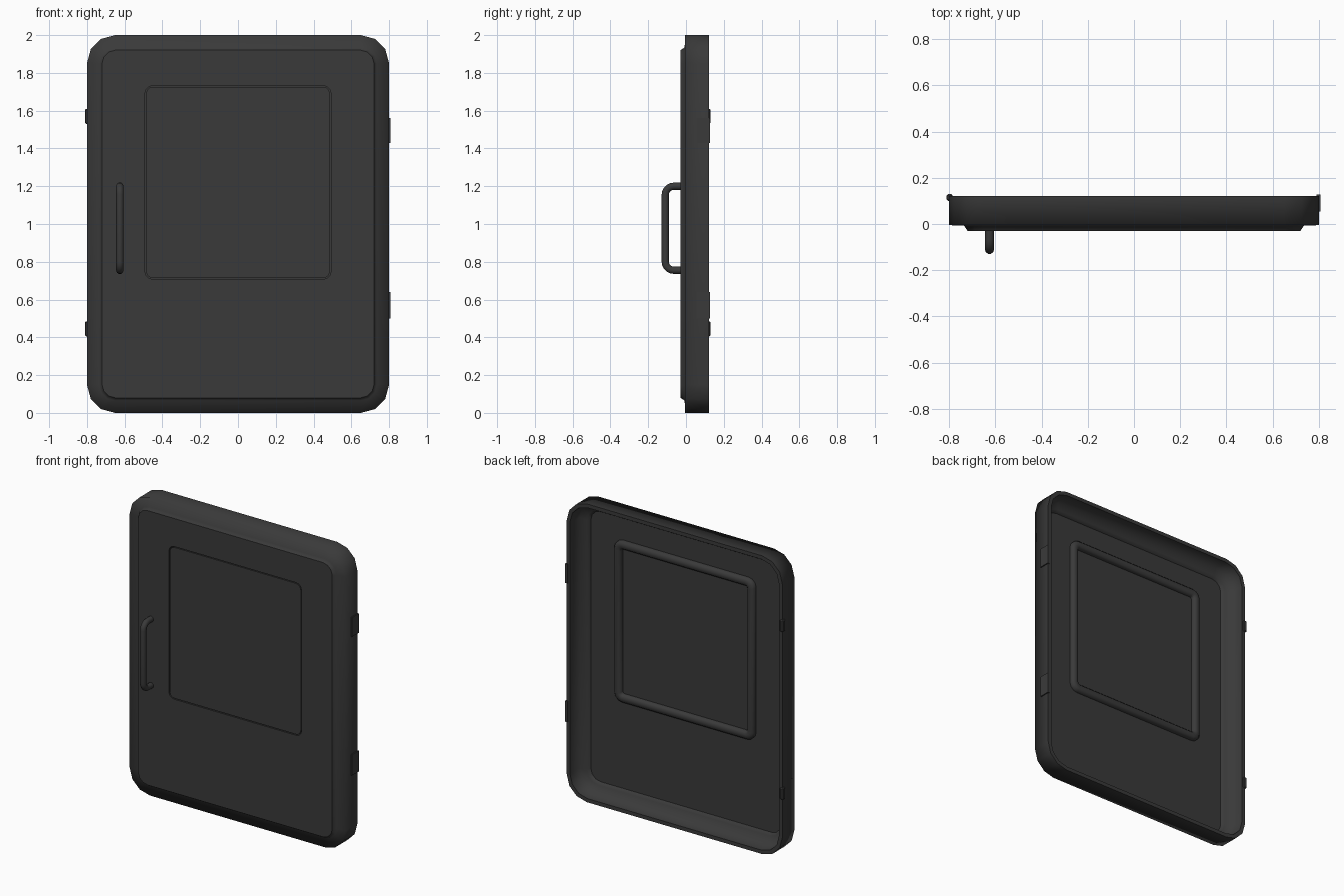
import bpy, bmesh, math

if "Cube" in bpy.data.objects:
    bpy.data.objects.remove(bpy.data.objects["Cube"])

mat = bpy.data.materials.new("dark_grey")
mat.diffuse_color = (0.042, 0.042, 0.042, 1)
mat.use_nodes = True
mat.node_tree.nodes["Principled BSDF"].inputs["Base Color"].default_value = mat.diffuse_color


def rounded_rect(cz, hw, hh, r, y, n=3):
    """Points of a rounded rectangle in the xz plane at depth y."""
    pts = []
    for k, (sx, sz) in enumerate([(1, 1), (-1, 1), (-1, -1), (1, -1)]):
        for i in range(n + 1):
            a = math.pi / 2 * (k + i / n)
            pts.append((sx * (hw - r) + r * math.cos(a), y,
                        cz + sz * (hh - r) + r * math.sin(a)))
    return pts


def loft(name, rings, cap=False, closed=False, sharp=None, angle=35):
    """Skin consecutive rings; sharp lists the ring indices kept crisp."""
    bm = bmesh.new()
    vs = [[bm.verts.new(p) for p in r] for r in rings]
    n = len(vs[0])
    pairs = list(zip(vs, vs[1:])) + ([(vs[-1], vs[0])] if closed else [])
    for a, b in pairs:
        for i in range(n):
            j = (i + 1) % n
            bm.faces.new((a[i], a[j], b[j], b[i]))
    if cap:
        bm.faces.new(vs[0])
        bm.faces.new(vs[-1])
    bmesh.ops.recalc_face_normals(bm, faces=bm.faces)
    for f in bm.faces:
        f.smooth = True
    for k in sharp or []:
        for i in range(n):
            bm.edges.get((vs[k][i], vs[k][(i + 1) % n])).smooth = False
    me = bpy.data.meshes.new(name)
    bm.to_mesh(me)
    bm.free()
    ob = bpy.data.objects.new(name, me)
    bpy.context.collection.objects.link(ob)
    me.materials.append(mat)
    if sharp is None:
        bpy.context.view_layer.objects.active = ob
        ob.select_set(True)
        bpy.ops.object.shade_smooth_by_angle(angle=math.radians(angle))
        ob.select_set(False)
    return ob


def box(name, x, y, z, bevel=0.0):
    bpy.ops.mesh.primitive_cube_add(size=1, location=[sum(p) / 2 for p in (x, y, z)])
    ob = bpy.context.object
    ob.name = name
    ob.scale = [p[1] - p[0] for p in (x, y, z)]
    bpy.ops.object.transform_apply(location=False, rotation=False, scale=True)
    if bevel:
        m = ob.modifiers.new("bevel", 'BEVEL')
        m.width, m.segments = bevel, 1
    ob.data.materials.append(mat)
    ob.select_set(False)


# Door shell: thick-walled open-backed pan with raised panel and window opening
WZ = 1.22
loft("door_shell", [
    rounded_rect(1, 0.80, 1.00, 0.15, 0.122),
    rounded_rect(1, 0.80, 1.00, 0.15, -0.005),
    rounded_rect(1, 0.735, 0.935, 0.085, -0.007),
    rounded_rect(1, 0.72, 0.92, 0.07, -0.03),
    rounded_rect(WZ, 0.492, 0.512, 0.04, -0.03),
    rounded_rect(WZ, 0.492, 0.512, 0.04, 0.0),
    rounded_rect(1, 0.705, 0.905, 0.07, 0.0),
    rounded_rect(1, 0.72, 0.92, 0.085, 0.022),
    rounded_rect(1, 0.77, 0.97, 0.13, 0.026),
    rounded_rect(1, 0.775, 0.975, 0.13, 0.122),
], closed=True, sharp=[0, 3, 4, 5, 6, 9])

# Window pane, set in with a fine gap
loft("window_pane", [rounded_rect(WZ, 0.486, 0.506, 0.036, y) for y in (-0.029, 0.0)],
     cap=True)

# Rounded gasket around the window on the back
profile = [(0.027, -0.002), (0.027, 0.016), (0.014, 0.03), (-0.014, 0.03),
           (-0.027, 0.016), (-0.027, -0.002)]
loft("window_gasket",
     [rounded_rect(WZ, 0.494 + d, 0.514 + d, 0.035 + d * 0.8, y) for d, y in profile],
     closed=True, angle=50)

# Pull handle: bent round bar
path = [(-0.02, 0.755)]
for cz, a0 in ((0.80, 270), (1.155, 180)):
    for i in range(6):
        a = math.radians(a0 - 18 * i)
        path.append((-0.065 + 0.045 * math.cos(a), cz + 0.045 * math.sin(a)))
path.append((-0.02, 1.2))
cu = bpy.data.curves.new("handle", 'CURVE')
cu.dimensions = '3D'
cu.bevel_depth, cu.bevel_resolution, cu.use_fill_caps = 0.02, 3, True
sp = cu.splines.new('POLY')
sp.points.add(len(path) - 1)
for p, (y, z) in zip(sp.points, path):
    p.co = (-0.625, y, z, 1)
cu.materials.append(mat)
bpy.context.collection.objects.link(bpy.data.objects.new("handle", cu))

# Hinge plates on the right edge, latch tabs on the left edge
for i, (z0, z1) in enumerate([(0.50, 0.64), (1.43, 1.56)]):
    box(f"hinge_{i + 1}", (0.79, 0.807), (0.055, 0.127), (z0, z1))
for i, zc in enumerate((0.445, 1.57)):
    box(f"latch_{i + 1}", (-0.81, -0.785), (0.1, 0.13), (zc - 0.04, zc + 0.04), 0.006)
